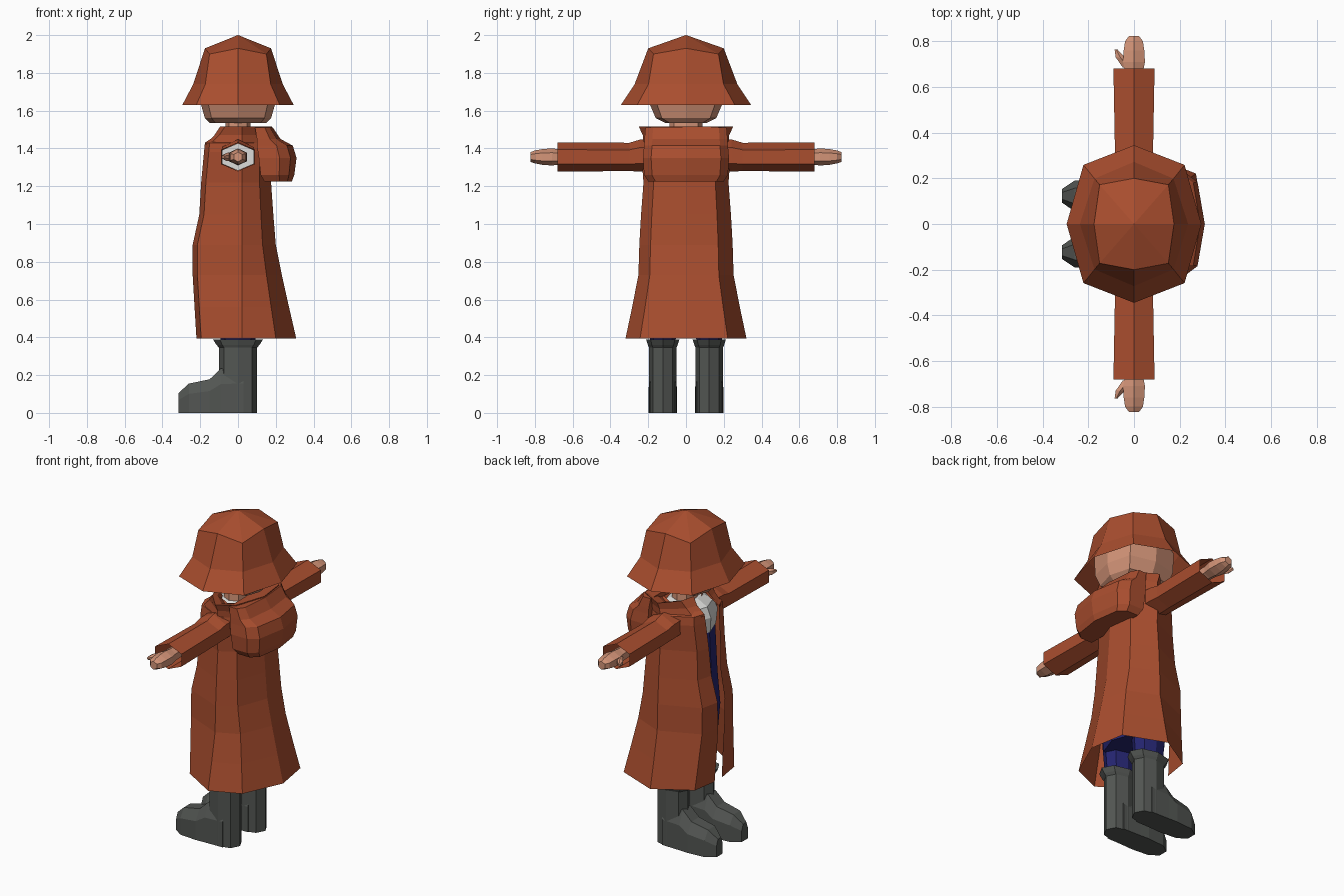
import bpy, bmesh, math

cube = bpy.data.objects.get("Cube")
if cube:
    bpy.data.objects.remove(cube, do_unlink=True)


def material(name, r, g, b):
    m = bpy.data.materials.new(name)
    m.use_nodes = True
    m.diffuse_color = (r, g, b, 1)
    m.node_tree.nodes["Principled BSDF"].inputs["Base Color"].default_value = (r, g, b, 1)
    return m


RUST = material("rust_cloth", 0.40, 0.076, 0.028)
SKIN = material("skin", 0.66, 0.30, 0.19)
BOOT = material("boot_grey", 0.085, 0.092, 0.085)
NAVY = material("navy_cloth", 0.018, 0.018, 0.16)
WHITE = material("white_cloth", 0.72, 0.72, 0.70)


def loft(name, rings, mat, closed=True, caps=(True, True)):
    """Skin a list of equally long point rings into a flat-shaded part."""
    bm = bmesh.new()
    vs = [[bm.verts.new(p) for p in ring] for ring in rings]
    n = len(vs[0])
    for a, b in zip(vs, vs[1:]):
        for i in range(n if closed else n - 1):
            j = (i + 1) % n
            bm.faces.new((a[i], a[j], b[j], b[i]))
    if caps[0]:
        bm.faces.new(vs[0])
    if caps[1]:
        bm.faces.new(vs[-1])
    bmesh.ops.recalc_face_normals(bm, faces=bm.faces)
    me = bpy.data.meshes.new(name)
    bm.to_mesh(me)
    bm.free()
    me.materials.append(mat)
    ob = bpy.data.objects.new(name, me)
    bpy.context.collection.objects.link(ob)


def octagon(z, rx, ry, k=0.73, cy=0, drop=0):
    """Horizontal eight-sided ring; k sets how square it is, drop lowers its corners."""
    unit = [(1, 0), (k, k), (0, 1), (-k, k), (-1, 0), (-k, -k), (0, -1), (k, -k)]
    return [(rx * u, cy + ry * v, z - (drop if u and v else 0)) for u, v in unit]


def hexagon(y, rx, rz, cx=0, cz=1.355):
    """Upright six-sided ring across an arm, with a corner on top."""
    angles = [math.radians(90 + 60 * i) for i in range(6)]
    return [(cx + rx * math.cos(a) / 0.866, y, cz + rz * math.sin(a)) for a in angles]


def coat_ring(z, front, back, wide, gap):
    """Outline open at the front (-x), the back swung a little to the right side."""
    half = [(front, gap), (front + 0.025, wide * 0.6), (0.02, wide)]
    return ([(x, -y, z) for x, y in half]
            + [(back * 0.65, -wide * 0.76, z), (back, 0, z), (back * 0.88, wide * 0.69, z)]
            + [(x, y, z) for x, y in reversed(half)])


# Hat: open underneath, rising to a low point
loft("hat", [octagon(1.63, 0.295, 0.345, 0.75), octagon(1.74, 0.237, 0.272, 0.73),
             octagon(1.93, 0.175, 0.2, 0.86, drop=0.03), octagon(2.0, 0.001, 0.001)],
     RUST, caps=(False, True))

# Head and neck
loft("head", [octagon(1.535, 0.15, 0.11, 0.8), octagon(1.56, 0.175, 0.16, 0.8),
              octagon(1.63, 0.195, 0.19, 0.8), octagon(1.75, 0.195, 0.2, 0.8),
              octagon(1.85, 0.14, 0.16, 0.8)], SKIN)
loft("neck", [octagon(1.42, 0.07, 0.09), octagon(1.57, 0.065, 0.085)], SKIN)

# Clothes under the coat
loft("shirt", [octagon(1.29, 0.165, 0.165), octagon(1.38, 0.17, 0.18),
               octagon(1.44, 0.145, 0.16), octagon(1.475, 0.08, 0.095)], WHITE)
loft("trouser_hips", [octagon(0.5, 0.16, 0.17), octagon(0.8, 0.195, 0.18),
                      octagon(1.0, 0.175, 0.17), octagon(1.3, 0.16, 0.16)], NAVY)

# Long coat: z, front, back, half width, half opening
levels = [(0.395, -0.22, 0.308, 0.32, 0.035), (0.56, -0.23, 0.27, 0.285, 0.03),
          (0.73, -0.24, 0.232, 0.252, 0.03), (0.89, -0.24, 0.2, 0.247, 0.035),
          (1.05, -0.205, 0.187, 0.238, 0.045), (1.22, -0.195, 0.175, 0.225, 0.055),
          (1.38, -0.18, 0.175, 0.238, 0.065), (1.43, -0.175, 0.17, 0.23, 0.07),
          (1.48, -0.1, 0.1, 0.13, 0.06)]
loft("coat", [coat_ring(*l) for l in levels], RUST, closed=False, caps=(False, False))

# Turned-up collar
collar = [(1.42, -0.175, 0.18, 0.225, 0.08), (1.47, -0.125, 0.19, 0.228, 0.07),
          (1.515, -0.095, 0.18, 0.25, 0.06), (1.5, -0.085, 0.13, 0.19, 0.05),
          (1.45, -0.07, 0.08, 0.11, 0.04)]
loft("collar", [coat_ring(*l) for l in collar], RUST, closed=False, caps=(False, False))


# Hood hanging on the back
def hood_ring(z, inner, outer, wide):
    d = outer - inner
    half = [(inner, wide), (inner + d * 0.55, wide),
            (inner + d * 0.84, wide * 0.81), (outer, 0)]
    return ([(x, -y, z) for x, y in half]
            + [(x, y, z) for x, y in reversed(half[:-1])])


hood = [(1.225, 0.14, 0.285, 0.2), (1.26, 0.12, 0.298, 0.222), (1.35, 0.11, 0.31, 0.228),
        (1.415, 0.1, 0.29, 0.222), (1.45, 0.1, 0.225, 0.22), (1.51, 0.09, 0.185, 0.215)]
loft("hood", [hood_ring(*l) for l in hood], RUST)


def foot_ring(x, w, h, cy):
    half = [(w, 0), (w, h * 0.65), (w * 0.5, h)]
    pts = half + [(-y, z) for y, z in reversed(half)]
    return [(x, cy + y, z) for y, z in pts]


for side, s in (("left", -1), ("right", 1)):
    # Sleeve with a white lining set well back inside its open end
    loft(side + "_sleeve", [hexagon(s * 0.16, 0.085, 0.085, cz=1.365),
                            hexagon(s * 0.24, 0.085, 0.085, cz=1.363),
                            hexagon(s * 0.3, 0.083, 0.075), hexagon(s * 0.68, 0.09, 0.077)],
         RUST, caps=(True, False))
    loft(side + "_cuff", [hexagon(s * 0.4, 0.07, 0.062), hexagon(s * 0.52, 0.084, 0.073)],
         WHITE)

    # Hand and thumb
    loft(side + "_hand", [hexagon(s * 0.5, 0.035, 0.036), hexagon(s * 0.66, 0.038, 0.04),
                          hexagon(s * 0.71, 0.048, 0.045), hexagon(s * 0.76, 0.045, 0.042),
                          hexagon(s * 0.8, 0.039, 0.034),
                          hexagon(s * 0.823, 0.022, 0.026)], SKIN)
    loft(side + "_thumb", [hexagon(s * 0.685, 0.024, 0.024, -0.025),
                           hexagon(s * 0.73, 0.02, 0.022, -0.06),
                           hexagon(s * 0.765, 0.006, 0.009, -0.079)], SKIN)

    # Trouser leg
    cy = s * 0.123
    loft(side + "_trouser_leg", [octagon(0.34, 0.088, 0.066, cy=cy),
                                 octagon(0.7, 0.12, 0.085, cy=cy)], NAVY)

    # Boot: shaft with flared top, and the foot
    loft(side + "_boot_shaft", [octagon(0, 0.1, 0.072, cy=cy), octagon(0.345, 0.1, 0.072, cy=cy),
                                octagon(0.36, 0.114, 0.079, cy=cy),
                                octagon(0.388, 0.132, 0.088, cy=cy),
                                octagon(0.385, 0.09, 0.068, cy=cy)], BOOT)
    loft(side + "_boot_foot", [foot_ring(0.03, 0.07, 0.24, cy), foot_ring(-0.09, 0.073, 0.235, cy),
                               foot_ring(-0.15, 0.076, 0.178, cy),
                               foot_ring(-0.26, 0.067, 0.155, cy),
                               foot_ring(-0.315, 0.03, 0.105, cy)], BOOT)
